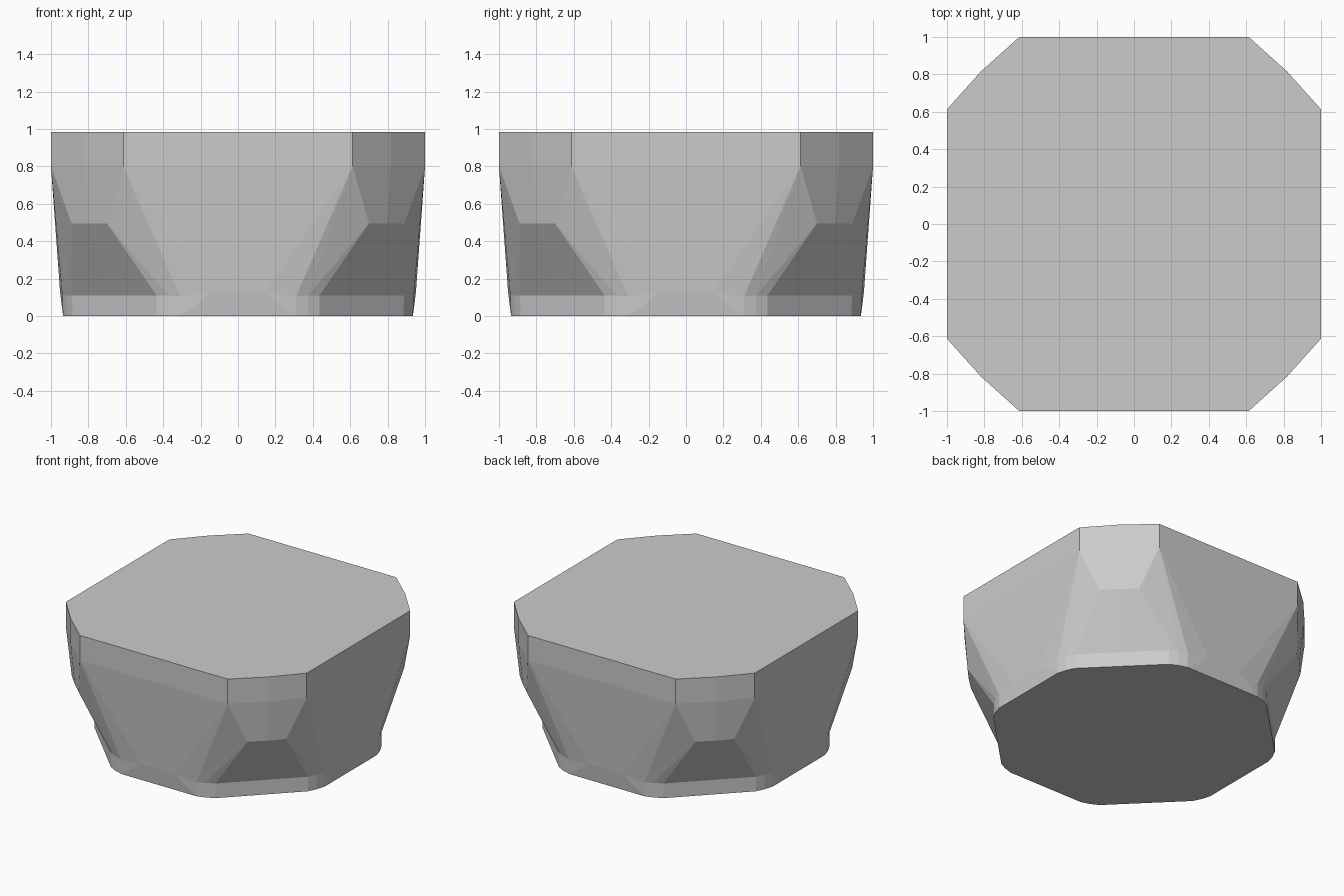
import bpy, bmesh
from mathutils import Matrix, Vector
from math import pi

if "Cube" in bpy.data.objects:
    bpy.data.objects.remove(bpy.data.objects["Cube"])

# One eighth of the block: from the front centre line to the corner diagonal
P = {
    # flat top
    "tc": (0, 0, .985), "t0": (0, -1, .985), "t1": (.613, -1, .985), "t2": (.817, -.817, .985),
    # bottom of the vertical rim
    "a0": (0, -1, .8), "a1": (.613, -1, .8), "a2": (.817, -.817, .8),
    # corner ledge
    "c1": (.7, -.89, .495), "c2": (.798, -.798, .495),
    # top of the foot band
    "r0": (0, -.951, .125), "r1": (.14, -.951, .125), "r2": (.31, -.939, .105),
    "r3": (.375, -.917, .11), "r4": (.435, -.887, .11), "r5": (.661, -.661, .11),
    # base outline, octagon with rounded corners
    "qc": (0, 0, 0), "q0": (0, -.935, 0), "q1": (.31, -.935, 0), "q2": (.375, -.915, 0),
    "q3": (.435, -.885, 0), "q4": (.66, -.66, 0),
}
FACES = [
    "tc t0 t1 t2", "t0 a0 a1 t1", "t1 a1 a2 t2",      # top and rim
    "a0 r0 r1 a1", "a1 c1 c2 a2", "c1 r4 r5 c2",      # side, upper and lower corner
    "a1 r1 r2", "a1 r2 r3", "a1 r3 c1", "c1 r3 r4",   # fan between side and corner
    "r0 q0 q1 r1", "r1 q1 r2", "r2 q1 q2 r3",         # foot band
    "r3 q2 q3 r4", "r4 q3 q4 r5", "qc q4 q3 q2 q1 q0",
]

bm = bmesh.new()
for turn in range(4):
    rot = Matrix.Rotation(turn * pi / 2, 3, 'Z')
    for side in (1, -1):
        v = {k: bm.verts.new(rot @ Vector((x * side, y, z))) for k, (x, y, z) in P.items()}
        for f in FACES:
            bm.faces.new([v[k] for k in f.split()])

# Weld the eighths and merge the flat faces
bmesh.ops.remove_doubles(bm, verts=bm.verts[:], dist=1e-4)
bmesh.ops.recalc_face_normals(bm, faces=bm.faces[:])
bmesh.ops.dissolve_limit(bm, angle_limit=.005, verts=bm.verts[:], edges=bm.edges[:])

mesh = bpy.data.meshes.new("faceted_block")
bm.to_mesh(mesh)
bm.free()
bpy.context.collection.objects.link(bpy.data.objects.new("faceted_block", mesh))
